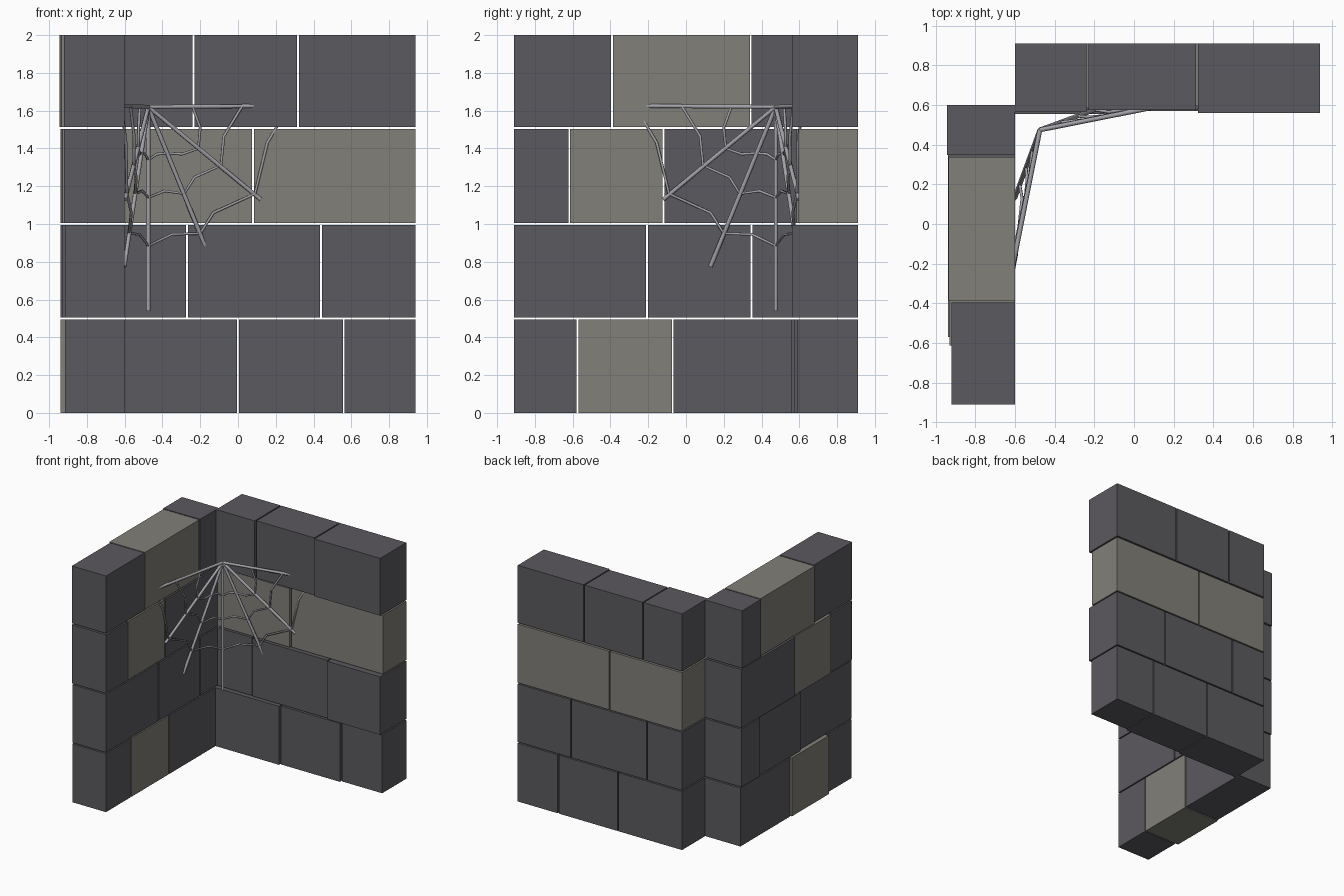
import bpy
import bmesh
from mathutils import Vector

if "Cube" in bpy.data.objects:
    bpy.data.objects.remove(bpy.data.objects["Cube"])


def material(name, color):
    m = bpy.data.materials.new(name)
    m.diffuse_color = (*color, 1)
    m.use_nodes = True
    m.node_tree.nodes["Principled BSDF"].inputs["Base Color"].default_value = m.diffuse_color
    return m


DARK = material("dark_stone", (0.105, 0.10, 0.112))
LIGHT = material("light_stone", (0.22, 0.215, 0.19))
SILK = material("silk", (0.36, 0.36, 0.39))


def block(name, lo, hi, mat):
    bm = bmesh.new()
    bmesh.ops.create_cube(bm, size=1)
    lo, hi = Vector(lo), Vector(hi)
    for v in bm.verts:
        v.co = (lo + hi) / 2 + v.co * (hi - lo)
    me = bpy.data.meshes.new(name)
    bm.to_mesh(me)
    bm.free()
    me.materials.append(mat)
    bpy.context.collection.objects.link(bpy.data.objects.new(name, me))


GAP = 0.005
ROWS = [(0, 0.495), (0.505, 0.996), (1.006, 1.502), (1.514, 2.0)]

# back wall: x joints, front face y of each block, light flags
BACK = [
    ([-0.6, 0.0, 0.56, 0.94], [0.556, 0.571, 0.587], [0, 0, 0]),
    ([-0.6, -0.27, 0.44, 0.94], [0.58, 0.575, 0.56], [0, 0, 0]),
    ([-0.6, 0.08, 0.94], [0.585, 0.595], [1, 1]),
    ([-0.6, -0.235, 0.318, 0.94], [0.565, 0.575, 0.56], [0, 0, 0]),
]
# left wall: y joints, outer face x of each block, light flags
LEFT = [
    ([-0.91, -0.575, -0.07, 0.6], [-0.915, -0.94, -0.93], [0, 1, 0]),
    ([-0.91, -0.207, 0.347, 0.6], [-0.915, -0.93, -0.94], [0, 0, 0]),
    ([-0.91, -0.618, -0.12, 0.6], [-0.92, -0.93, -0.94], [0, 1, 0]),
    ([-0.91, -0.392, 0.343, 0.6], [-0.92, -0.935, -0.945], [0, 1, 0]),
]


def spans(cuts):
    n = len(cuts) - 1
    for i in range(n):
        yield (i, cuts[i] + (GAP if i else 0),
               cuts[i + 1] - (GAP if i < n - 1 else 0))


for r, (z0, z1) in enumerate(ROWS):
    cuts, faces, light = BACK[r]
    for i, a, b in spans(cuts):
        block(f"back_wall_block_{r}_{i}", (a, faces[i], z0), (b, 0.91, z1),
              LIGHT if light[i] else DARK)
    cuts, faces, light = LEFT[r]
    for i, a, b in spans(cuts):
        block(f"left_wall_block_{r}_{i}", (faces[i], a, z0), (-0.6, b, z1),
              LIGHT if light[i] else DARK)


# cobweb: tubes along polylines
def tubes(name, paths, radius):
    cu = bpy.data.curves.new(name, 'CURVE')
    cu.dimensions = '3D'
    cu.bevel_depth = radius
    cu.bevel_resolution = 1
    cu.use_fill_caps = True
    for path in paths:
        s = cu.splines.new('POLY')
        s.points.add(len(path) - 1)
        for p, co in zip(s.points, path):
            p.co = (*co, 1)
    cu.materials.append(SILK)
    bpy.context.collection.objects.link(bpy.data.objects.new(name, cu))


def mirrored(p):
    # reflect across the corner diagonal
    return (-p[1], -p[0], p[2])


HUB = (-0.475, 0.475, 1.62)
ends = [(0.22, 0.613, 1.625), (0.12, 0.598, 1.13), (-0.13, 0.602, 0.775)]
spokes = [[HUB, (-0.475, 0.475, 0.54)]]
for e in ends:
    spokes += [[HUB, e], [HUB, mirrored(e)]]
tubes("web_spokes", spokes, 0.012)

# ring threads: (x, z) from the top spoke to the middle spoke
RINGS = [
    [(-0.24, 1.62), (-0.2, 1.51), (-0.21, 1.40), (-0.295, 1.37),
     (-0.37, 1.375), (-0.43, 1.37), (-0.475, 1.34)],
    [(0.02, 1.62), (-0.075, 1.465), (-0.09, 1.31), (-0.23, 1.248),
     (-0.285, 1.16), (-0.39, 1.175), (-0.475, 1.14)],
    [(0.27, 1.625), (0.155, 1.43), (0.09, 1.16), (-0.13, 1.06),
     (-0.2, 0.95), (-0.35, 0.945), (-0.475, 0.885)],
]
SLOPES = [0.19, 0.188, 0.2, 0.26, 0.37, 0.37, 0]
threads = []
for ring in RINGS:
    half = [(x, 0.475 + (x + 0.475) * k, z) for (x, z), k in zip(ring, SLOPES)]
    threads.append(half + [mirrored(p) for p in reversed(half[:-1])])
tubes("web_threads", threads, 0.008)
